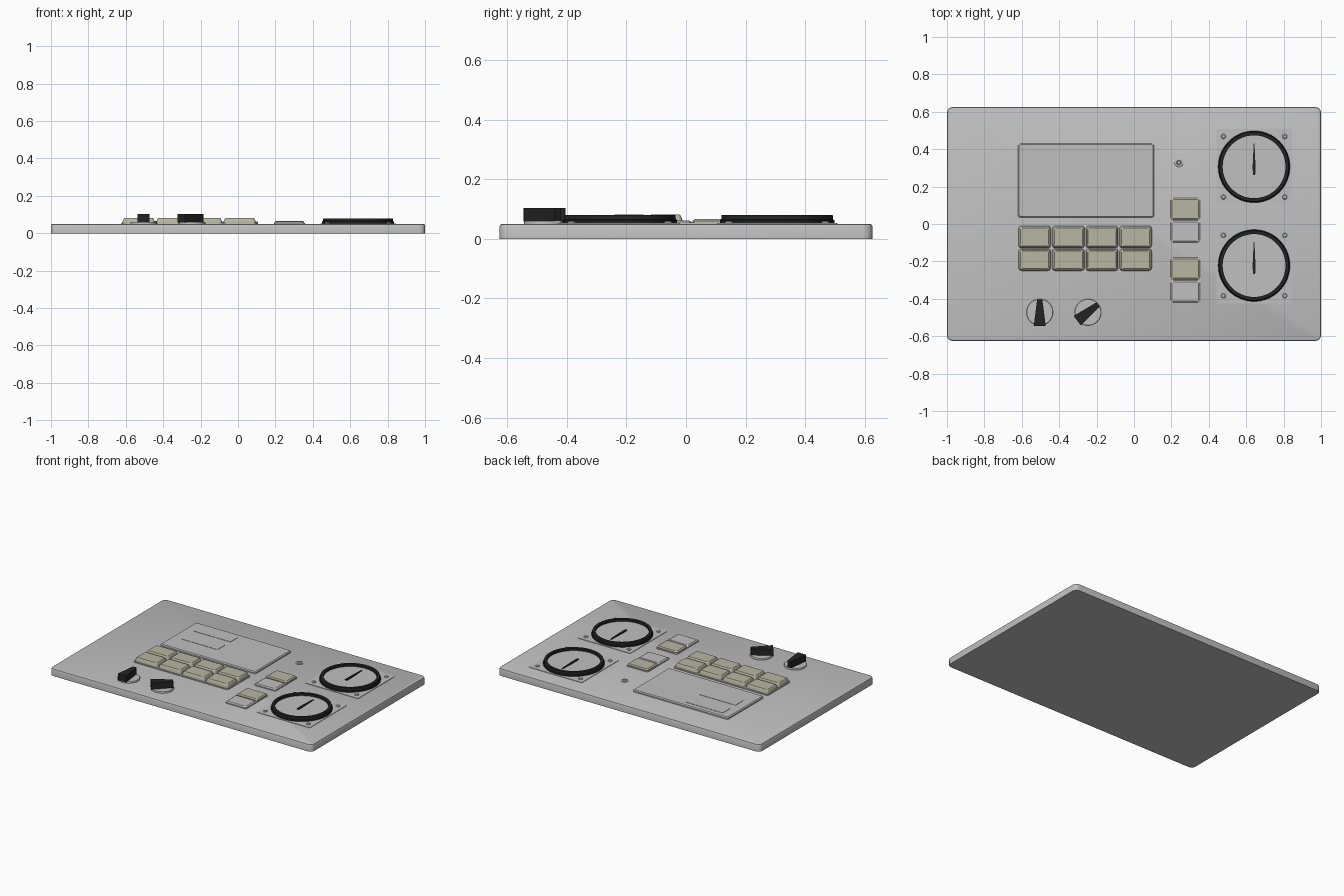
import bpy, bmesh, math
from mathutils import Matrix

if "Cube" in bpy.data.objects:
    bpy.data.objects.remove(bpy.data.objects["Cube"])


def material(name, r, g, b):
    m = bpy.data.materials.new(name)
    m.diffuse_color = (r, g, b, 1)
    m.use_nodes = True
    m.node_tree.nodes["Principled BSDF"].inputs["Base Color"].default_value = m.diffuse_color
    return m


GREY = material("panel grey", 0.53, 0.53, 0.53)
CREAM = material("button cream", 0.47, 0.475, 0.36)
BLACK = material("matte black", 0.017, 0.017, 0.018)


def finish(name, bm, mat, loc=(0, 0, 0), rot=0):
    bmesh.ops.recalc_face_normals(bm, faces=bm.faces)
    me = bpy.data.meshes.new(name)
    bm.to_mesh(me)
    bm.free()
    me.materials.append(mat)
    for p in me.polygons:
        p.use_smooth = True
    me.set_sharp_from_angle(angle=math.radians(28))
    ob = bpy.data.objects.new(name, me)
    ob.matrix_world = Matrix.Translation(loc) @ Matrix.Rotation(rot, 4, 'Z')
    bpy.context.collection.objects.link(ob)
    return ob


def loft(rings, closed=False):
    """Skin a stack of equal-length point rings; cap the ends unless closed."""
    bm = bmesh.new()
    vs = [[bm.verts.new(p) for p in r] for r in rings]
    n = len(vs[0])
    pairs = list(zip(vs, vs[1:])) + ([(vs[-1], vs[0])] if closed else [])
    for a, b in pairs:
        for i in range(n):
            j = (i + 1) % n
            bm.faces.new((a[i], a[j], b[j], b[i]))
    if not closed:
        bm.faces.new(vs[0])
        bm.faces.new(vs[-1])
    return bm


def rounded_rect(hx, hy, r, z, seg=4):
    pts = []
    for k, (sx, sy) in enumerate(((1, 1), (-1, 1), (-1, -1), (1, -1))):
        for i in range(seg + 1):
            a = math.pi / 2 * (k + i / seg)
            pts.append((sx * (hx - r) + r * math.cos(a), sy * (hy - r) + r * math.sin(a), z))
    return pts


def slab(name, x0, x1, y0, y1, z0, z1, mat, r=0.01, steps=((0, 0),)):
    """Rounded block; steps are (inset, drop below the top) from side to top."""
    hx, hy = (x1 - x0) / 2, (y1 - y0) / 2
    rings = [rounded_rect(hx, hy, r, z0)]
    for ins, drop in steps:
        rings.append(rounded_rect(hx - ins, hy - ins, max(r - ins * 0.6, 0.0015), z1 - drop))
    return finish(name, loft(rings), mat, ((x0 + x1) / 2, (y0 + y1) / 2, 0))


def lathe(name, profile, mat, loc, closed=False, seg=64):
    rings = [[(r * math.cos(2 * math.pi * i / seg), r * math.sin(2 * math.pi * i / seg), z)
              for i in range(seg)] for r, z in profile]
    return finish(name, loft(rings, closed), mat, loc)


def prism(name, outline, z0, z1, mat, loc=(0, 0, 0), rot=0):
    return finish(name, loft([[(x, y, z) for x, y in outline] for z in (z0, z1)]), mat, loc, rot)


TOP = 0.05

# Base panel
slab("base_panel", -1, 1, -0.625, 0.625, 0, TOP, GREY, 0.03,
     ((0, 0.008), (0.0025, 0.0025), (0.008, 0)))

# Display block with two label strips
slab("display", -0.62, 0.107, 0.035, 0.43, TOP - 0.005, 0.064, GREY, 0.012,
     ((0, 0.006), (0.006, 0)))
for i, y in enumerate((0.31, 0.17)):
    slab(f"display_strip_{i + 1}", -0.555, -0.275, y, y + 0.083, 0.06, 0.066, GREY, 0.002)

# Keypad: tray and 4 x 2 keys
slab("keypad_tray", -0.622, 0.102, -0.257, -0.003, TOP - 0.005, 0.055, GREY, 0.015)
KEY = ((0, 0.020), (0.007, 0.003), (0.011, 0))
for row in range(2):
    for col in range(4):
        x, y = -0.617 + 0.18 * col, -0.128 - 0.122 * row
        slab(f"key_{row + 1}_{col + 1}", x, x + 0.172, y, y + 0.117, TOP, 0.081, CREAM, 0.015, KEY)

# Paired switches: cream upper half, grey lower half
for i, y in enumerate((-0.1, -0.42)):
    slab(f"switch_tray_{i + 1}", 0.193, 0.357, y - 0.003, y + 0.243, TOP - 0.005, 0.054, GREY, 0.012)
    cap = ((0, 0.006), (0.008, 0))
    slab(f"switch_upper_{i + 1}", 0.196, 0.354, y + 0.122, y + 0.24, TOP, 0.066, CREAM, 0.012, cap)
    slab(f"switch_lower_{i + 1}", 0.196, 0.354, y, y + 0.118, TOP, 0.062, GREY, 0.012, cap)

# Indicator stud
lathe("indicator", [(0.023, TOP - 0.005), (0.023, 0.053), (0.020, 0.055), (0.013, 0.055),
                    (0.011, 0.053), (0.008, 0.056)], GREY, (0.24, 0.328, 0), seg=24)

# Gauges: plate, screws, dial face, black rim and needle
for i, y in enumerate((0.306, -0.222)):
    x = 0.642
    slab(f"gauge_plate_{i + 1}", x - 0.202, x + 0.202, y - 0.202, y + 0.202,
         TOP - 0.005, 0.053, GREY, 0.002)
    for sx in (-1, 1):
        for sy in (-1, 1):
            lathe(f"gauge_screw_{i + 1}", [(0.013, TOP), (0.013, 0.056), (0.009, 0.059)],
                  GREY, (x + 0.164 * sx, y + 0.162 * sy, 0), seg=16)
    lathe(f"gauge_face_{i + 1}", [(0.175, TOP), (0.175, 0.064)], GREY, (x, y, 0))
    lathe(f"gauge_rim_{i + 1}", [(0.168, 0.052), (0.192, 0.052), (0.192, 0.062), (0.188, 0.065),
                                 (0.186, 0.080), (0.168, 0.080)], BLACK, (x, y, 0), True)
    prism(f"gauge_needle_{i + 1}", [(-0.006, -0.045), (0.006, -0.045), (0.008, 0.0),
                                    (0.002, 0.125), (-0.002, 0.125), (-0.008, 0.0)],
          0.063, 0.070, BLACK, (x, y, 0))

# Selector knobs: grey disc with a wedge-shaped black grip
for i, (x, turn) in enumerate(((-0.504, 0), (-0.246, -52))):
    lathe(f"knob_disc_{i + 1}", [(0.071, TOP - 0.005), (0.071, 0.057), (0.069, 0.060)],
          GREY, (x, -0.472, 0), seg=48)
    prism(f"knob_grip_{i + 1}", [(-0.032, -0.073), (0.032, -0.073), (0.014, 0.067), (-0.014, 0.067)],
          0.058, 0.104, BLACK, (x, -0.472, 0), math.radians(turn))
